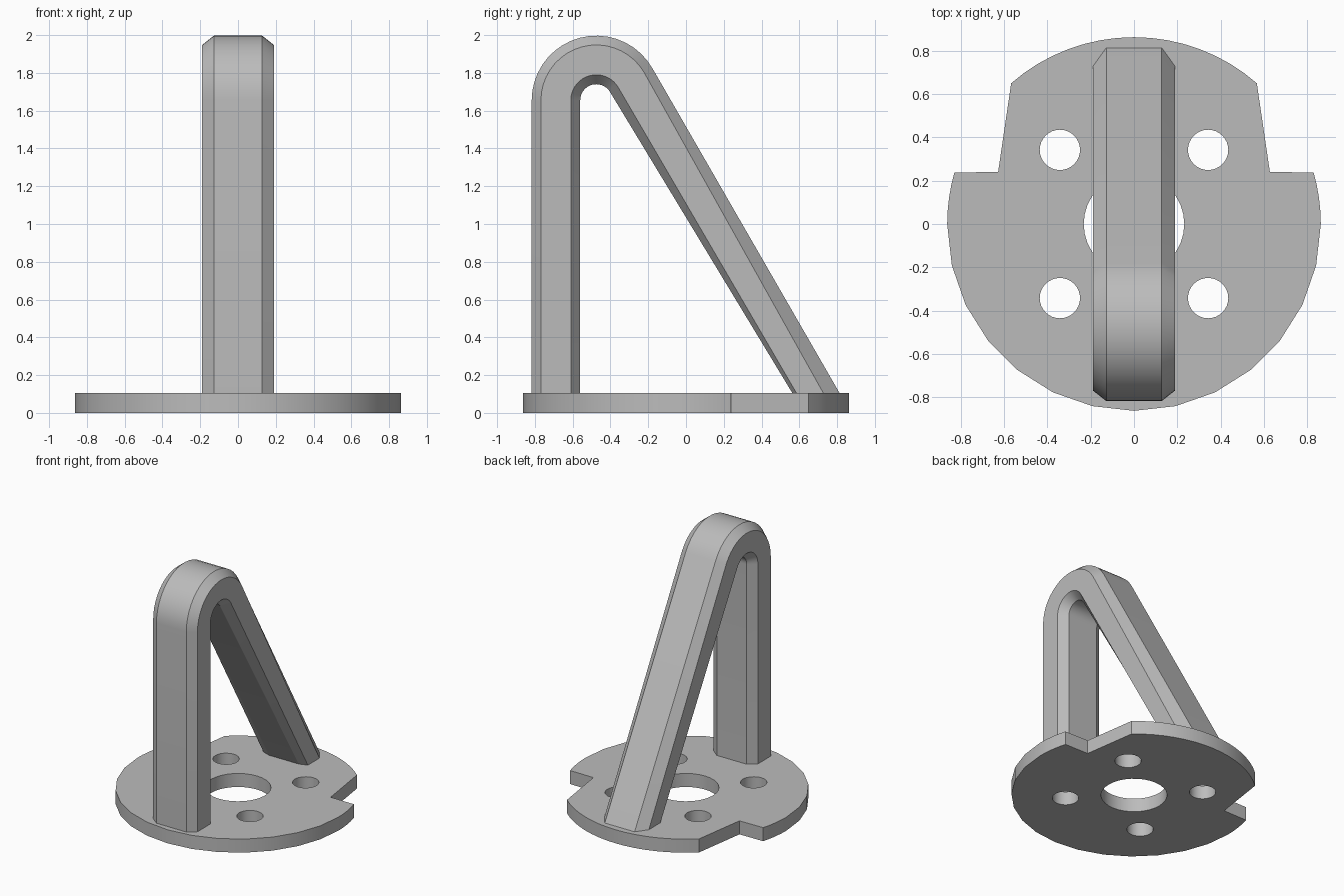
import bpy, bmesh, math
from mathutils import Vector

cube = bpy.data.objects.get("Cube")
if cube:
    bpy.data.objects.remove(cube, do_unlink=True)

grey = bpy.data.materials.new("plain grey")
grey.use_nodes = True
COLOUR = (0.5, 0.5, 0.5, 1)
grey.diffuse_color = COLOUR
grey.node_tree.nodes["Principled BSDF"].inputs["Base Color"].default_value = COLOUR


def finish(bm, name):
    bmesh.ops.recalc_face_normals(bm, faces=bm.faces)
    mesh = bpy.data.meshes.new(name)
    bm.to_mesh(mesh)
    bm.free()
    mesh.materials.append(grey)
    obj = bpy.data.objects.new(name, mesh)
    bpy.context.collection.objects.link(obj)
    bpy.ops.object.select_all(action='DESELECT')
    obj.select_set(True)
    bpy.context.view_layer.objects.active = obj
    bpy.ops.object.shade_smooth_by_angle(angle=math.radians(14))
    return obj


def arc(cx, cy, r, start, end, steps):
    angles = [math.radians(start + (end - start) * i / steps) for i in range(steps + 1)]
    return [(cx + r * math.cos(a), cy + r * math.sin(a)) for a in angles]


THICK = 0.105
R = 0.862

# Base plate: round disc with a notch on each side, five through holes
step = 90 / 7
half = arc(0, 0, R, -90, -step, 6) + arc(0, 0, R, 0, 16, 4)
half += [(0.627, 0.24)] + arc(0, 0, R, 48.9, 90, 8)
outline = half + [(-x, y) for x, y in reversed(half[1:-1])]
loops = [outline, arc(0, 0, 0.232, 0, 360, 32)[:-1]]
for sx in (-1, 1):
    for sy in (-1, 1):
        loops.append(arc(sx * 0.342, sy * 0.342, 0.093, 0, 360, 32)[:-1])

bm = bmesh.new()
for loop in loops:
    vs = [bm.verts.new((x, y, 0)) for x, y in loop]
    for a, b in zip(vs, vs[1:] + vs[:1]):
        bm.edges.new((a, b))
bmesh.ops.triangle_fill(bm, edges=bm.edges[:], use_beauty=True, normal=(0, 0, 1))
top = bmesh.ops.extrude_face_region(bm, geom=bm.faces[:])["geom"]
bmesh.ops.translate(bm, vec=Vector((0, 0, THICK)),
                    verts=[v for v in top if isinstance(v, bmesh.types.BMVert)])
finish(bm, "base_plate")

# Bent handle: chamfered bar, upright front leg, rounded top, sloping rear leg
FLAT, SIDE = 0.128, 0.19
CY, CZ = -0.475, 1.655


def rail(radius, foot):
    return [(CY - radius, THICK)] + arc(CY, CZ, radius, 180, 30, 18) + [(foot, THICK)]


outer, side_out = rail(0.342, 0.813), rail(0.293, 0.727)
side_in, inner = rail(0.135, 0.585), rail(0.085, 0.563)

bm = bmesh.new()
rings = []
for o, so, si, i in zip(outer, side_out, side_in, inner):
    right = [(FLAT, o), (SIDE, so), (SIDE, si), (FLAT, i)]
    section = right + [(-x, p) for x, p in reversed(right)]
    rings.append([bm.verts.new((x, p[0], p[1])) for x, p in section])
for a, b in zip(rings, rings[1:]):
    for k in range(8):
        n = (k + 1) % 8
        bm.faces.new((a[k], a[n], b[n], b[k]))
bm.faces.new(rings[0])
bm.faces.new(rings[-1])
finish(bm, "bent_handle")
